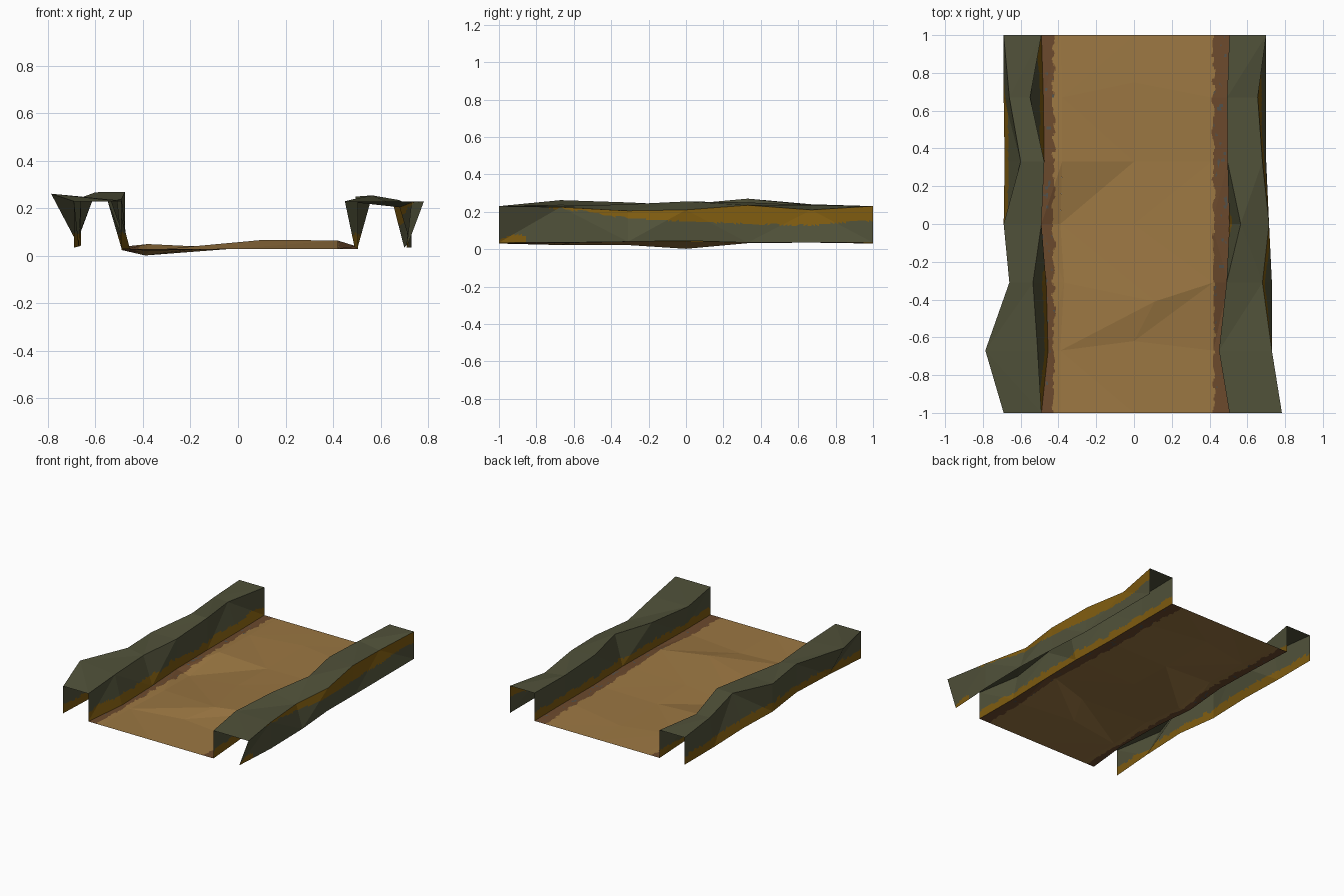
import bpy, bmesh
from mathutils import Vector, noise

if "Cube" in bpy.data.objects:
    bpy.data.objects.remove(bpy.data.objects["Cube"])


def material(name, rgb):
    m = bpy.data.materials.new(name)
    m.diffuse_color = (*rgb, 1)
    m.use_nodes = True
    m.node_tree.nodes["Principled BSDF"].inputs["Base Color"].default_value = m.diffuse_color
    return m


OLIVE = material("olive_rock", (0.082, 0.084, 0.042))
OCHRE = material("ochre_earth", (0.21, 0.105, 0.005))
TAN = material("tan_dirt", (0.33, 0.185, 0.055))
BROWN = material("brown_dirt", (0.15, 0.068, 0.026))
SLATE = material("slate_pebble", (0.085, 0.085, 0.075))

ROWS = [-1, -0.67, -0.31, 0, 0.33, 0.67, 1]

# per row: outer bottom x,z | outer top x,z | inner top x,z | inner bottom x,z
LEFT = [
    (-.69, .035, -.69, .23, -.49, .23, -.49, .03),
    (-.67, .04, -.787, .262, -.51, .235, -.455, .03),
    (-.66, .045, -.66, .25, -.535, .23, -.465, .03),
    (-.69, .035, -.69, .235, -.49, .24, -.49, .025),
    (-.685, .04, -.60, .268, -.475, .27, -.475, .04),
    (-.69, .035, -.66, .24, -.55, .235, -.48, .035),
    (-.69, .035, -.69, .23, -.49, .23, -.49, .03),
]
RIGHT = [
    (.71, .035, .783, .23, .505, .23, .505, .03),
    (.73, .035, .73, .225, .45, .23, .49, .04),
    (.73, .04, .68, .205, .49, .24, .50, .04),
    (.71, .045, .715, .21, .565, .255, .505, .04),
    (.70, .035, .68, .235, .495, .25, .50, .035),
    (.70, .035, .655, .21, .493, .235, .495, .04),
    (.70, .035, .70, .23, .505, .23, .505, .03),
]
# floor rows: left x,z | middle x,y,z | right x,z
FLOOR = [
    (-.39, .03, 0, -1, .03, .41, .03),
    (-.39, .022, 0, -.62, .032, .42, .032),
    (-.37, .022, .11, -.41, .068, .42, .065),
    (-.39, .002, 0, 0, .042, .41, .05),
    (-.38, .05, 0, .33, .032, .41, .037),
    (-.38, .042, 0, .75, .036, .41, .042),
    (-.39, .03, 0, 1, .03, .41, .03),
]


def strip(name, a, b, mats, rule=None, cuts=0):
    """Faceted ribbon between two edge lines; finely cut where colours meet."""
    bm = bmesh.new()
    va = [bm.verts.new(p) for p in a]
    vb = [bm.verts.new(p) for p in b]
    for j in range(len(a) - 1):
        q = (va[j], vb[j], vb[j + 1], va[j + 1])
        if j % 2:
            tris = ((q[0], q[1], q[2]), (q[0], q[2], q[3]))
        else:
            tris = ((q[0], q[1], q[3]), (q[1], q[2], q[3]))
        for t in tris:
            bm.faces.new(t)
    if cuts:
        bmesh.ops.subdivide_edges(bm, edges=bm.edges[:], cuts=cuts,
                                  use_grid_fill=True)
    if rule:
        for f in bm.faces:
            f.material_index = rule(f.calc_center_median())
    me = bpy.data.meshes.new(name)
    bm.to_mesh(me)
    bm.free()
    for m in mats:
        me.materials.append(m)
    ob = bpy.data.objects.new(name, me)
    bpy.context.collection.objects.link(ob)
    return ob


def jag(p, freq=22):
    return noise.noise(Vector((p.x * 3, p.y * freq, p.z * freq)))


def low_band(p):
    return int(p.z < 0.095 + 0.025 * jag(p))


def high_band(p):
    # ochre seam that drops from the top edge toward the back
    low = max(0.125, 0.155 - 0.035 * (p.y + 0.2))
    if p.y < -0.2:
        low = 0.155 - 0.13 * (p.y + 0.2)
    if p.y > 0.6:
        low = 0.125 + 0.07 * (p.y - 0.6)
    corner = p.y < -0.85 and p.z < 0.06 + 0.03 * jag(p)
    return int(p.z > low + 0.008 * jag(p) or corner)


def dirt_edge(p):
    side = -p.x if p.x < 0 else p.x + 0.005
    if side < 0.425 + 0.02 * jag(p, 30):
        return 0
    return 2 if noise.noise(p * 38) > 0.5 else 1


def line(table, k):
    return [(r[2 * k], y, r[2 * k + 1]) for r, y in zip(table, ROWS)]


# banks: outer wall, top and inner wall on each side
wall_mats = [OLIVE, OCHRE]
for side, table, outer_rule in (("left", LEFT, low_band),
                                ("right", RIGHT, high_band)):
    parts = (("outer_wall", 0, outer_rule, 15), ("bank_top", 1, None, 0),
             ("inner_wall", 2, low_band, 15))
    for part, k, rule, cuts in parts:
        a, b = line(table, k), line(table, k + 1)
        if side == "right":
            a, b = b, a
        strip(f"{side}_{part}", a, b, wall_mats, rule, cuts)

# path floor: two tan halves with ragged brown margins
fl = [(r[0], y, r[1]) for r, y in zip(FLOOR, ROWS)]
fm = [(r[2], r[3], r[4]) for r in FLOOR]
fr = [(r[5], y, r[6]) for r, y in zip(FLOOR, ROWS)]
margin = [TAN, BROWN, SLATE]
strip("left_path_margin", line(LEFT, 3), fl, margin, dirt_edge, 19)
strip("left_path", fl, fm, [TAN])
strip("right_path", fm, fr, [TAN])
strip("right_path_margin", fr, line(RIGHT, 3), margin, dirt_edge, 19)
